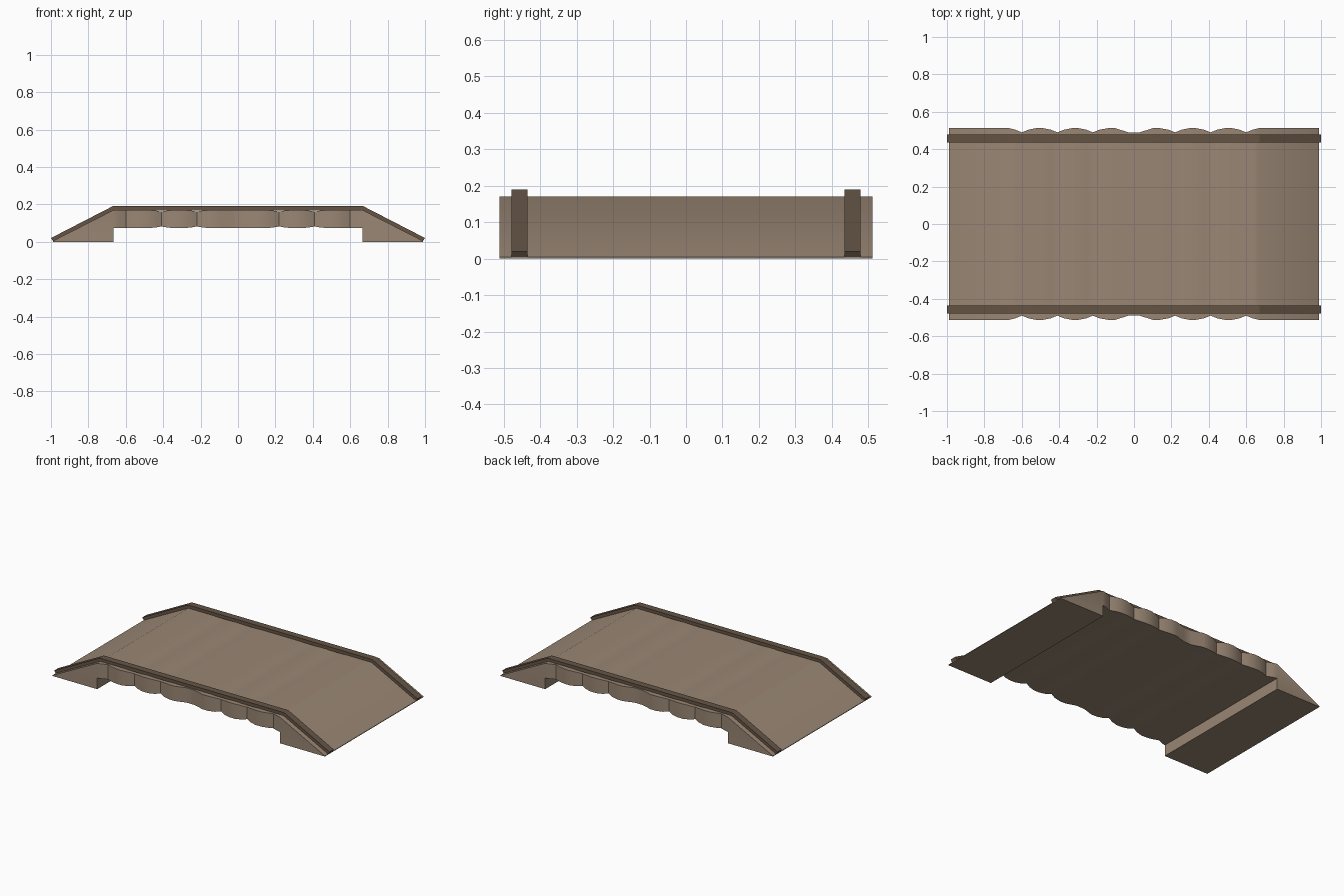
import bpy, bmesh

if "Cube" in bpy.data.objects:
    bpy.data.objects.remove(bpy.data.objects["Cube"])


def material(name, color):
    m = bpy.data.materials.new(name)
    m.diffuse_color = (*color, 1)
    m.use_nodes = True
    m.node_tree.nodes["Principled BSDF"].inputs["Base Color"].default_value = m.diffuse_color
    return m


def finish(name, bm, mat):
    bmesh.ops.remove_doubles(bm, verts=bm.verts, dist=1e-5)
    bmesh.ops.recalc_face_normals(bm, faces=bm.faces)
    me = bpy.data.meshes.new(name)
    bm.to_mesh(me)
    bm.free()
    me.materials.append(mat)
    ob = bpy.data.objects.new(name, me)
    bpy.context.collection.objects.link(ob)
    return ob


def loft(bm, sections):
    """Bridge rectangular sections (x, half width, bottom z, top z)."""
    rings = [[bm.verts.new((x, y, z)) for y, z in ((-w, b), (w, b), (w, t), (-w, t))]
             for x, w, b, t in sections]
    for r, s in zip(rings, rings[1:]):
        for i in range(4):
            j = (i + 1) % 4
            # skip quads that collapse where the section only steps in z
            if (r[i].co - s[i].co).length + (r[j].co - s[j].co).length > 1e-6:
                bm.faces.new((r[i], r[j], s[j], s[i]))
    return rings


W, B, T = 0.512, 0.073, 0.17
plank_brown = material("plank_brown", (0.32, 0.24, 0.175))
rail_brown = material("rail_brown", (0.13, 0.09, 0.06))

# Deck: end ramps plus a raised middle pinched at every plank joint
half = [(0.03, 0.49, B, T), (0.10, W, B, T), (0.14, W, B, T)]
for x, d in ((0.22, 0.009), (0.41, 0.009), (0.60, 0.0)):
    half += [(x - 0.035, 0.504, B + d * 0.3, T - d * 0.3), (x, 0.49, B + d, T - d),
             (x + 0.035, 0.504, B + d * 0.3, T - d * 0.3)]
    if x < 0.6:
        half += [(x + 0.075, W, B, T), (x + 0.115, W, B, T)]
half += [(0.665, W, B, T)]
ramp = [(0.665, W, 0, T), (0.99, W, 0, 0.004)]
right = half + ramp
left = [(-x, w, b, t) for x, w, b, t in reversed(right)]

bm = bmesh.new()
rings = loft(bm, left + right)
bm.faces.new(rings[0])
bm.faces.new(rings[-1])
deck = finish("deck", bm, plank_brown)

# Side rails: bent strips following the deck top
profile = [(1, 0.02), (0.67, 0.19), (-0.67, 0.19), (-1, 0.02),
           (-0.988, 0.002), (-0.663, 0.168), (0.663, 0.168), (0.988, 0.002)]
for name, y in (("front_rail", -0.457), ("back_rail", 0.457)):
    bm = bmesh.new()
    a = [bm.verts.new((x, y - 0.022, z)) for x, z in profile]
    b = [bm.verts.new((x, y + 0.022, z)) for x, z in profile]
    n = len(profile)
    for i in range(n):
        j = (i + 1) % n
        bm.faces.new((a[i], a[j], b[j], b[i]))
    for ring in (a, b):
        for k in range(3):
            bm.faces.new((ring[k], ring[k + 1], ring[6 - k], ring[7 - k]))
    finish(name, bm, rail_brown)

# Soft shading across the gentle plank waves
bpy.ops.object.select_all(action='DESELECT')
deck.select_set(True)
bpy.context.view_layer.objects.active = deck
bpy.ops.object.shade_smooth_by_angle(angle=0.52)
